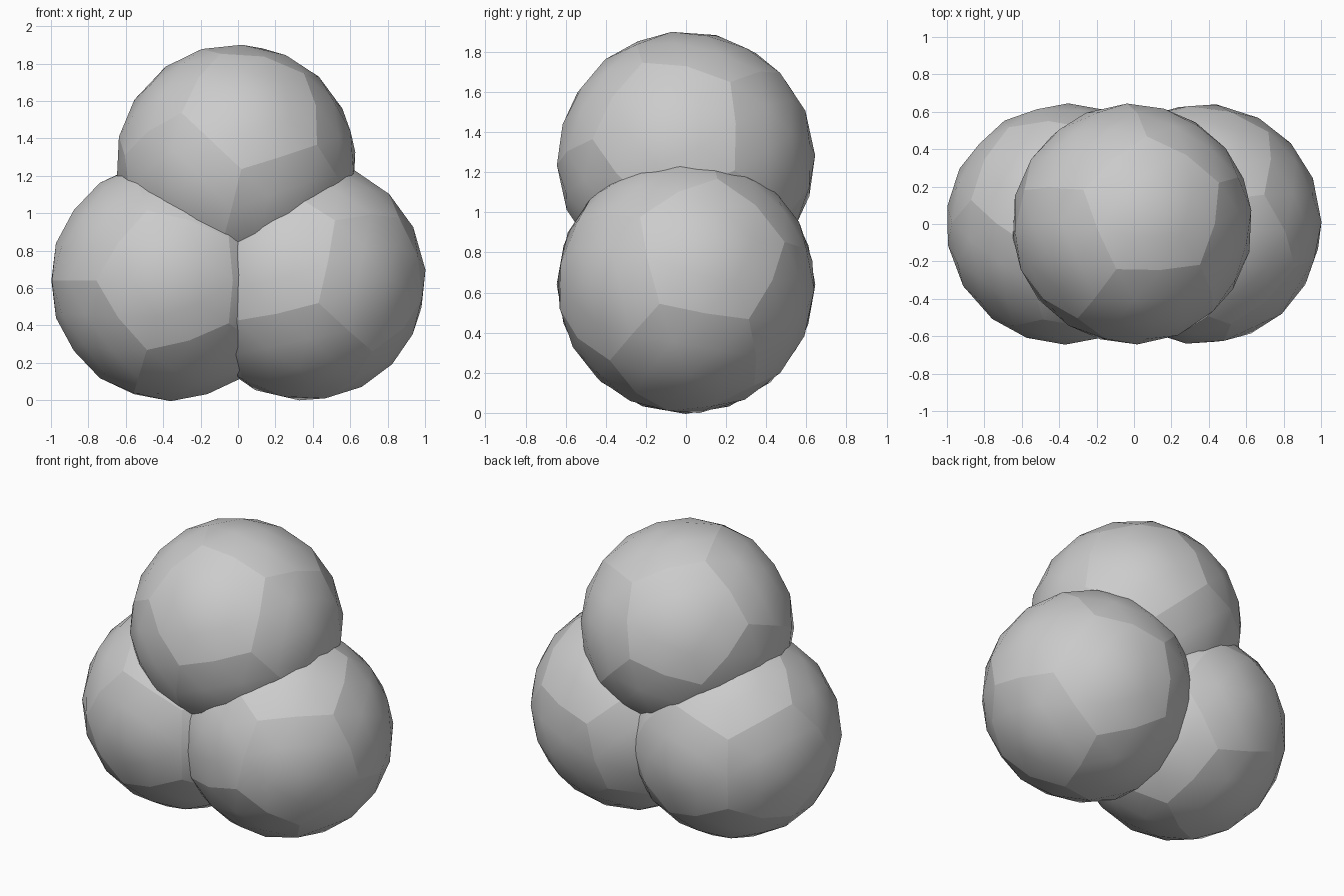
import bpy, bmesh, math
from mathutils import Vector, Matrix

if "Cube" in bpy.data.objects:
    bpy.data.objects.remove(bpy.data.objects["Cube"])

PHI = (1 + math.sqrt(5)) / 2
R = 0.645


def pentagon_ball(name, centre, a, b):
    """Sphere split into 12 domed pentagons; a-b is one pentagon edge."""
    a, b = Vector(a).normalized(), Vector(b).normalized()
    # frame that carries the standard top edge onto a-b
    z = (a + b).normalized()
    y = (a - b).normalized()
    x = y.cross(z)
    rot = Matrix((x, y, z)).transposed()

    # dodecahedron from the corner points of a cube and three rectangles
    pts = [Vector((i, j, k)) for i in (-1, 1) for j in (-1, 1) for k in (-1, 1)]
    for i in (-1, 1):
        for j in (-1, 1):
            p, q = i / PHI, j * PHI
            pts += [Vector((0, p, q)), Vector((p, q, 0)), Vector((q, 0, p))]
    axes = [Vector(v) for i in (-1, 1) for j in (-1, 1)
            for v in ((0, i * PHI, j), (i * PHI, j, 0), (j, 0, i * PHI))]

    bm = bmesh.new()
    verts = [bm.verts.new(p) for p in pts]
    for n in axes:
        n = n.normalized()
        ring = sorted(verts, key=lambda v: -v.co.dot(n))[:5]
        u = (ring[0].co - n * ring[0].co.dot(n)).normalized()
        w = n.cross(u)
        ring.sort(key=lambda v: math.atan2(v.co.dot(w), v.co.dot(u)))
        bm.faces.new(ring)

    # dome each pentagon: five triangles, each split in four, pushed to the sphere
    bmesh.ops.poke(bm, faces=bm.faces[:])
    for v in bm.verts:
        v.co = v.co.normalized()
    pent_axes = [n.normalized() for n in axes]
    bmesh.ops.subdivide_edges(bm, edges=bm.edges[:], cuts=1, use_grid_fill=True)
    for v in bm.verts:
        v.co = v.co.normalized()

    # creases follow the pentagon borders only
    def owner(f):
        c = f.calc_center_median()
        return max(range(12), key=lambda i: c.dot(pent_axes[i]))
    for f in bm.faces:
        f.smooth = True
    for e in bm.edges:
        f, g = e.link_faces
        e.smooth = owner(f) == owner(g)

    for v in bm.verts:
        v.co = rot @ v.co * R
    bmesh.ops.recalc_face_normals(bm, faces=bm.faces[:])
    me = bpy.data.meshes.new(name)
    bm.to_mesh(me)
    bm.free()
    ob = bpy.data.objects.new(name, me)
    ob.location = centre
    bpy.context.collection.objects.link(ob)
    return ob


# two balls side by side with a third resting in the gap
pentagon_ball("left_ball", (-0.36, 0, 0.64), (-0.14, -0.503, -0.37), (0.32, -0.508, -0.22))
pentagon_ball("right_ball", (0.36, 0, 0.64), (0.07, -0.63, -0.12), (0.36, -0.38, -0.38))
pentagon_ball("top_ball", (-0.01, 0, 1.26), (0.025, -0.64, -0.025), (0.43, -0.46, 0.105))
